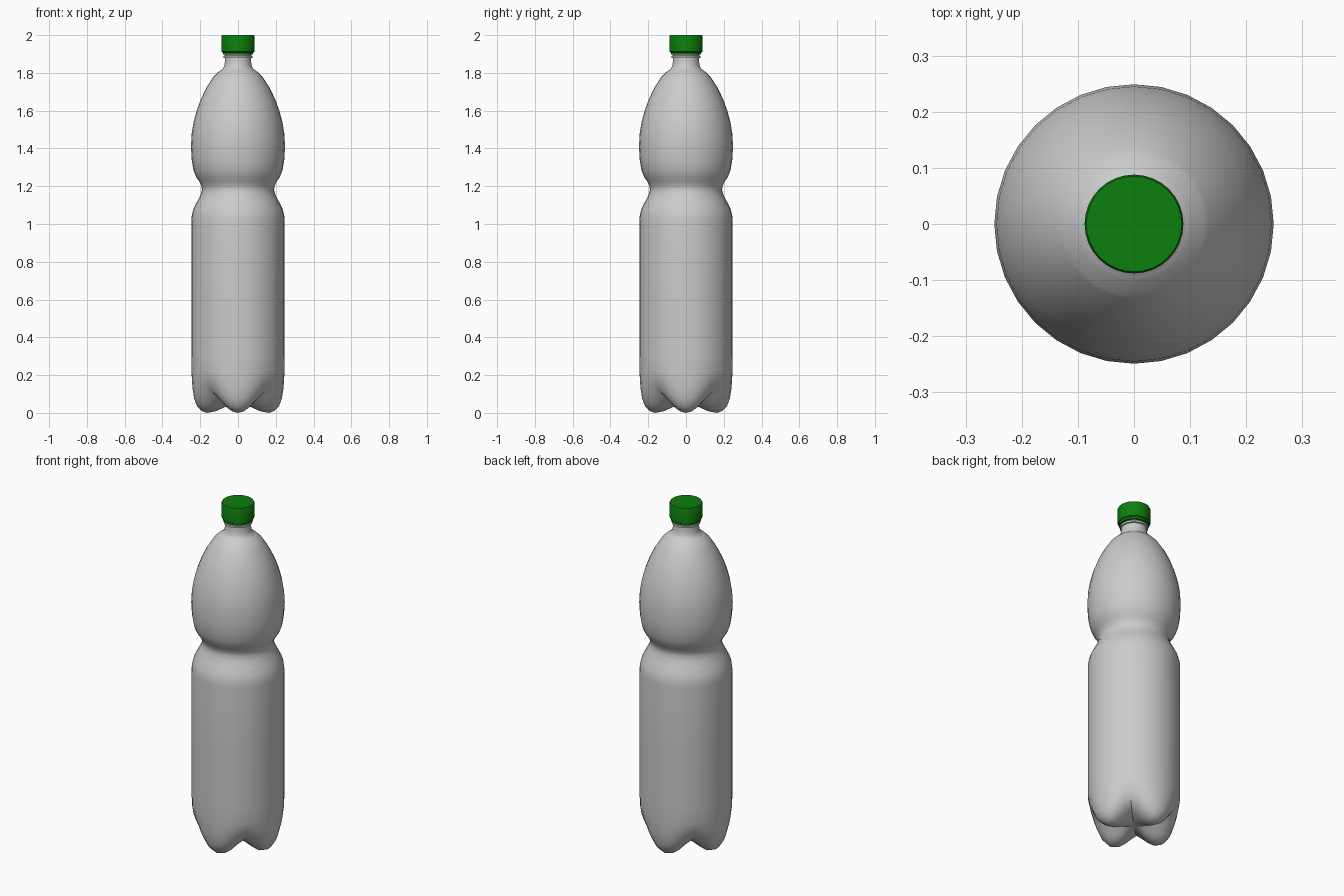
import bpy, bmesh, math

if "Cube" in bpy.data.objects:
    bpy.data.objects.remove(bpy.data.objects["Cube"])

SIDES = 32


def material(name, rgb):
    m = bpy.data.materials.new(name)
    m.diffuse_color = (*rgb, 1)
    m.use_nodes = True
    m.node_tree.nodes["Principled BSDF"].inputs["Base Color"].default_value = m.diffuse_color
    return m


def revolve(name, rings, mat, angle):
    """Skin a list of functions angle -> (radius, z); both ends closed with fans."""
    bm = bmesh.new()
    loops = []
    for ring in rings:
        loop = []
        for i in range(SIDES):
            a = 2 * math.pi * i / SIDES
            r, z = ring(a)
            loop.append(bm.verts.new((r * math.cos(a), r * math.sin(a), z)))
        loops.append(loop)
    for lo, hi in zip(loops, loops[1:]):
        for i in range(SIDES):
            j = (i + 1) % SIDES
            bm.faces.new((lo[i], lo[j], hi[j], hi[i]))
    bm.faces.new(loops[0][::-1])
    bm.faces.new(loops[-1])
    bmesh.ops.recalc_face_normals(bm, faces=bm.faces)
    me = bpy.data.meshes.new(name)
    bm.to_mesh(me)
    bm.free()
    me.materials.append(mat)
    ob = bpy.data.objects.new(name, me)
    bpy.context.collection.objects.link(ob)
    bpy.ops.object.select_all(action='DESELECT')
    ob.select_set(True)
    bpy.context.view_layer.objects.active = ob
    bpy.ops.object.shade_smooth_by_angle(angle=math.radians(angle))
    return ob


def circle(r, z):
    return lambda a: (r, z)


def lobed(foot, valley):
    """Blend between foot (on the axes) and valley (on the diagonals)."""
    def ring(a):
        w = (0.5 + 0.5 * math.cos(4 * a)) ** 0.7
        return tuple(v + (f - v) * w for f, v in zip(foot, valley))
    return ring


grey = material("light grey plastic", (0.6, 0.6, 0.6))
green = material("green plastic", (0.004, 0.21, 0.004))

# Four-footed base, from the centre outwards and up
base = [
    ((0.02, 0.05), (0.02, 0.05)),
    ((0.07, 0.03), (0.06, 0.055)),
    ((0.12, 0.008), (0.11, 0.065)),
    ((0.165, 0.0), (0.15, 0.08)),
    ((0.195, 0.012), (0.18, 0.10)),
    ((0.217, 0.035), (0.203, 0.125)),
    ((0.232, 0.075), (0.22, 0.15)),
    ((0.241, 0.13), (0.236, 0.185)),
    ((0.246, 0.21), (0.245, 0.225)),
]
# Body, waist, shoulder, ledge and neck
body = [
    (0.247, 0.30), (0.247, 0.65), (0.247, 1.02), (0.244, 1.05), (0.236, 1.08),
    (0.216, 1.12), (0.198, 1.155), (0.191, 1.18), (0.193, 1.20),
    (0.205, 1.225), (0.222, 1.25), (0.236, 1.285), (0.245, 1.34),
    (0.249, 1.41), (0.245, 1.48), (0.235, 1.54), (0.219, 1.60),
    (0.197, 1.66), (0.168, 1.72), (0.133, 1.775), (0.127, 1.782),
    (0.102, 1.806), (0.094, 1.812), (0.081, 1.82), (0.073, 1.835),
    (0.069, 1.86), (0.068, 1.878), (0.076, 1.88), (0.076, 1.89),
    (0.068, 1.893), (0.068, 1.96),
]
revolve("bottle", [lobed(f, v) for f, v in base] + [circle(*p) for p in body], grey, 40)

# Screw cap with a narrower tamper ring
cap = [(0.07, 1.897), (0.08, 1.897), (0.081, 1.908), (0.087, 1.912),
       (0.088, 1.993), (0.085, 2.0)]
revolve("screw_cap", [circle(*p) for p in cap], green, 35)
